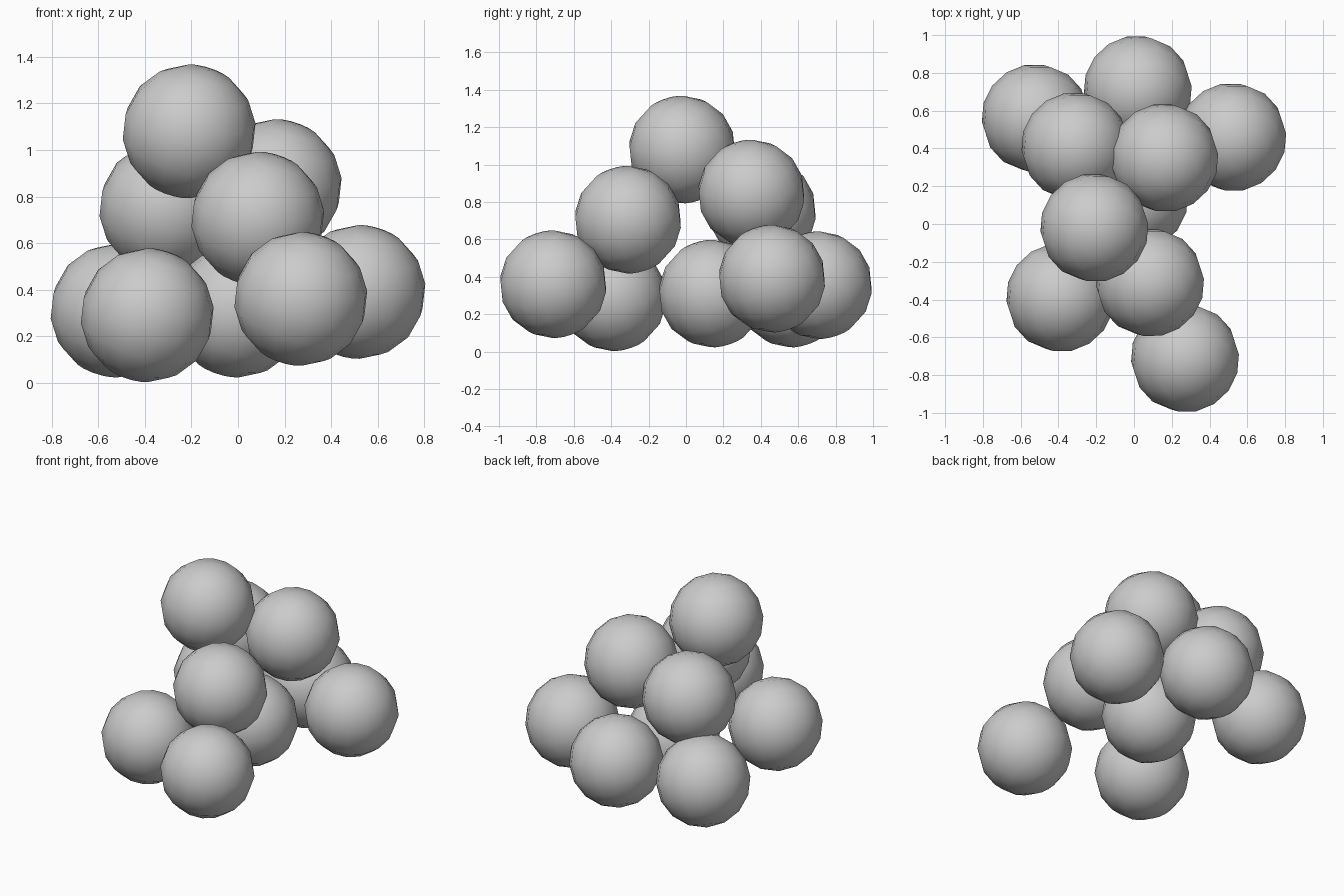
import bpy
from mathutils import Euler, Matrix, Vector

cube = bpy.data.objects.get("Cube")
if cube:
    bpy.data.objects.remove(cube, do_unlink=True)

RADIUS = 0.288
TILT = Euler((0.35, 0.25, 0.2)).to_matrix().to_4x4()

# One plain grey for the whole pile
grey = bpy.data.materials.new("plain_grey")
grey.use_nodes = True
colour = (0.6, 0.6, 0.6, 1)
grey.diffuse_color = colour
grey.node_tree.nodes["Principled BSDF"].inputs["Base Color"].default_value = colour


def ball(name, centre):
    bpy.ops.mesh.primitive_uv_sphere_add(segments=16, ring_count=8, radius=RADIUS)
    obj = bpy.context.object
    obj.name = name
    obj.matrix_world = Matrix.Translation(Vector(centre)) @ TILT
    obj.data.materials.append(grey)
    bpy.ops.object.shade_smooth()


# Bottom layer, middle layer and top of the pile
balls = {
    "front_left_base_ball": (0.27, -0.71, 0.36),
    "front_right_base_ball": (-0.39, -0.39, 0.29),
    "centre_base_ball": (0.0, 0.14, 0.31),
    "back_left_base_ball": (0.52, 0.46, 0.39),
    "back_right_base_ball": (-0.52, 0.56, 0.31),
    "back_base_ball": (0.02, 0.71, 0.355),
    "front_middle_ball": (0.085, -0.31, 0.705),
    "right_middle_ball": (-0.31, 0.41, 0.75),
    "left_middle_ball": (0.16, 0.35, 0.845),
    "top_ball": (-0.21, -0.02, 1.08),
}
for name, centre in balls.items():
    ball(name, centre)
